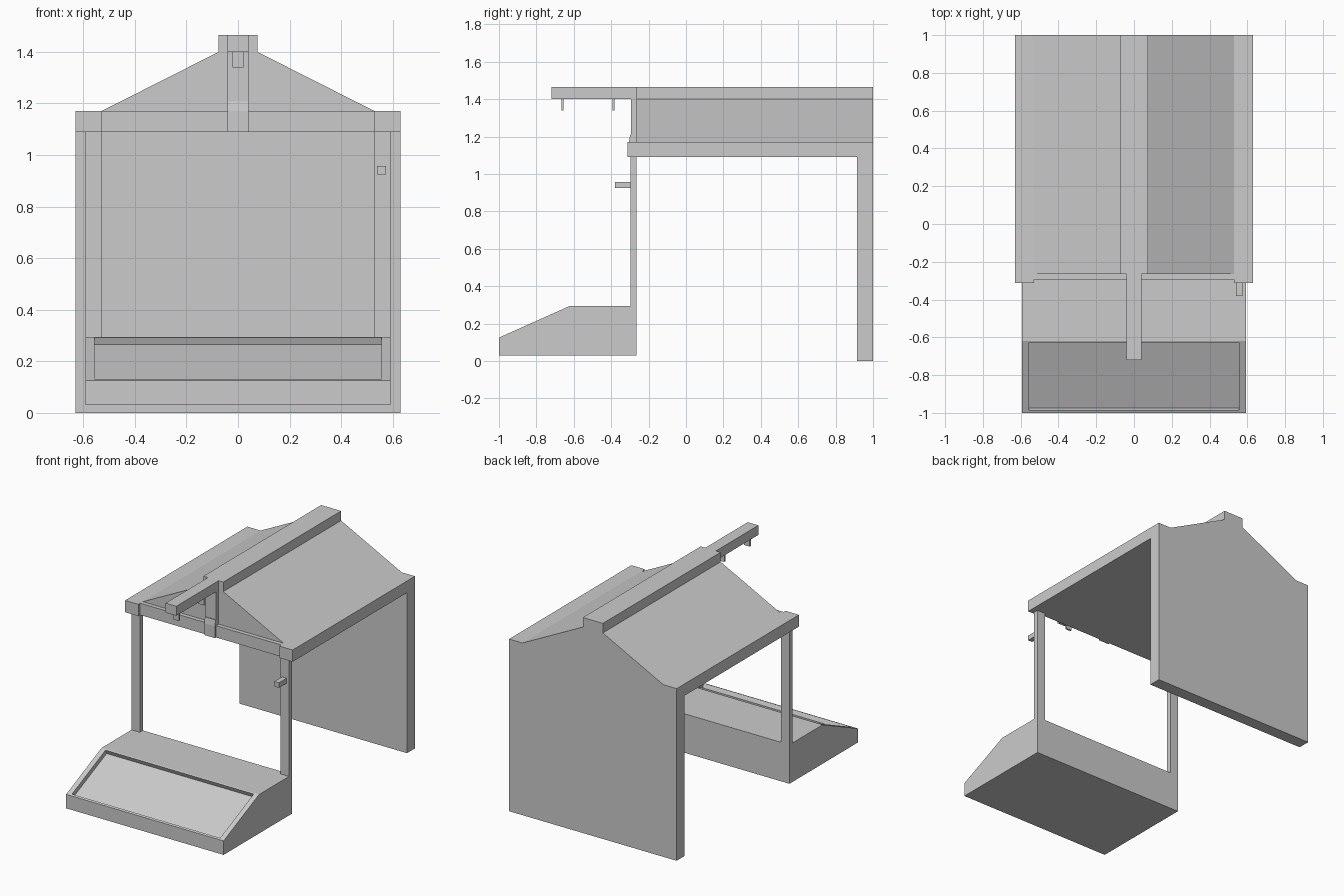
import bpy, bmesh
from mathutils import Vector

if "Cube" in bpy.data.objects:
    bpy.data.objects.remove(bpy.data.objects["Cube"])


def prism(name, pts, vec):
    """Extrude a planar outline of 3D points along vec."""
    bm = bmesh.new()
    face = bm.faces.new([bm.verts.new(p) for p in pts])
    res = bmesh.ops.extrude_face_region(bm, geom=[face])
    verts = [v for v in res["geom"] if isinstance(v, bmesh.types.BMVert)]
    bmesh.ops.translate(bm, verts=verts, vec=vec)
    bmesh.ops.recalc_face_normals(bm, faces=bm.faces)
    mesh = bpy.data.meshes.new(name)
    bm.to_mesh(mesh)
    bm.free()
    ob = bpy.data.objects.new(name, mesh)
    bpy.context.collection.objects.link(ob)
    return ob


def side_prism(name, half_width, yz):
    return prism(name, [(-half_width, y, z) for y, z in yz], (2 * half_width, 0, 0))


def box(name, x0, x1, y0, y1, z0, z1):
    return prism(name, [(x0, y0, z0), (x1, y0, z0), (x1, y0, z1), (x0, y0, z1)],
                 (0, y1 - y0, 0))


def cut(ob, cutter):
    mod = ob.modifiers.new("cut", "BOOLEAN")
    mod.operation = "DIFFERENCE"
    mod.solver = "EXACT"
    mod.object = cutter
    cutter.hide_render = True
    bpy.context.view_layer.objects.active = ob
    bpy.ops.object.modifier_apply(modifier=mod.name)
    bpy.data.objects.remove(cutter)


# Roof and back wall as one shell, with the open room cut away
half = [(0.63, 0), (0.63, 1.17), (0.53, 1.17), (0.075, 1.40), (0.075, 1.465)]
outline = half + [(-x, z) for x, z in reversed(half)]
shell = prism("roof_and_back_wall", [(x, -0.265, z) for x, z in outline], (0, 1.265, 0))
cut(shell, box("room_cutter", -1, 1, -0.5, 0.915, -0.5, 1.09))

# Eave ends and front posts on both sides
for side, s in (("left", -1), ("right", 1)):
    a, b = sorted((s * 0.53, s * 0.63))
    box(side + "_eave_end", a, b, -0.313, -0.265, 1.09, 1.17)
    a, b = sorted((s * 0.53, s * 0.592))
    box(side + "_front_post", a, b, -0.298, -0.265, 0.295, 1.09)

# Front cross beam, king post and projecting hoist beam
box("front_cross_beam", -0.53, 0.53, -0.293, -0.265, 1.09, 1.17)
side_prism("king_post", 0.04, [(-0.265, 1.09), (-0.305, 1.09), (-0.305, 1.17),
                               (-0.298, 1.21), (-0.293, 1.21), (-0.293, 1.40),
                               (-0.265, 1.40)])
box("hoist_beam", -0.04, 0.04, -0.72, -0.265, 1.40, 1.465)

# Hanger tabs under the beam and side peg
for i, y in enumerate((-0.66, -0.387)):
    box(f"hanger_tab_{i + 1}", -0.021, 0.021, y - 0.006, y + 0.006, 1.34, 1.40)
box("side_peg", 0.54, 0.574, -0.38, -0.298, 0.924, 0.958)

# Sloped display counter with recessed tray
counter = side_prism("display_counter", 0.592,
                     [(-1, 0.03), (-1, 0.125), (-0.62, 0.295), (-0.265, 0.295),
                      (-0.265, 0.03)])
low, high = Vector((-1, 0.125)), Vector((-0.62, 0.295))
along = (high - low).normalized()
normal = Vector((-along.y, along.x))
a, b = low + along * 0.014, high - along * 0.008
tray = [a - normal * 0.03, b - normal * 0.03, b + normal * 0.1, a + normal * 0.1]
cut(counter, side_prism("tray_cutter", 0.557, [tuple(p) for p in tray]))
